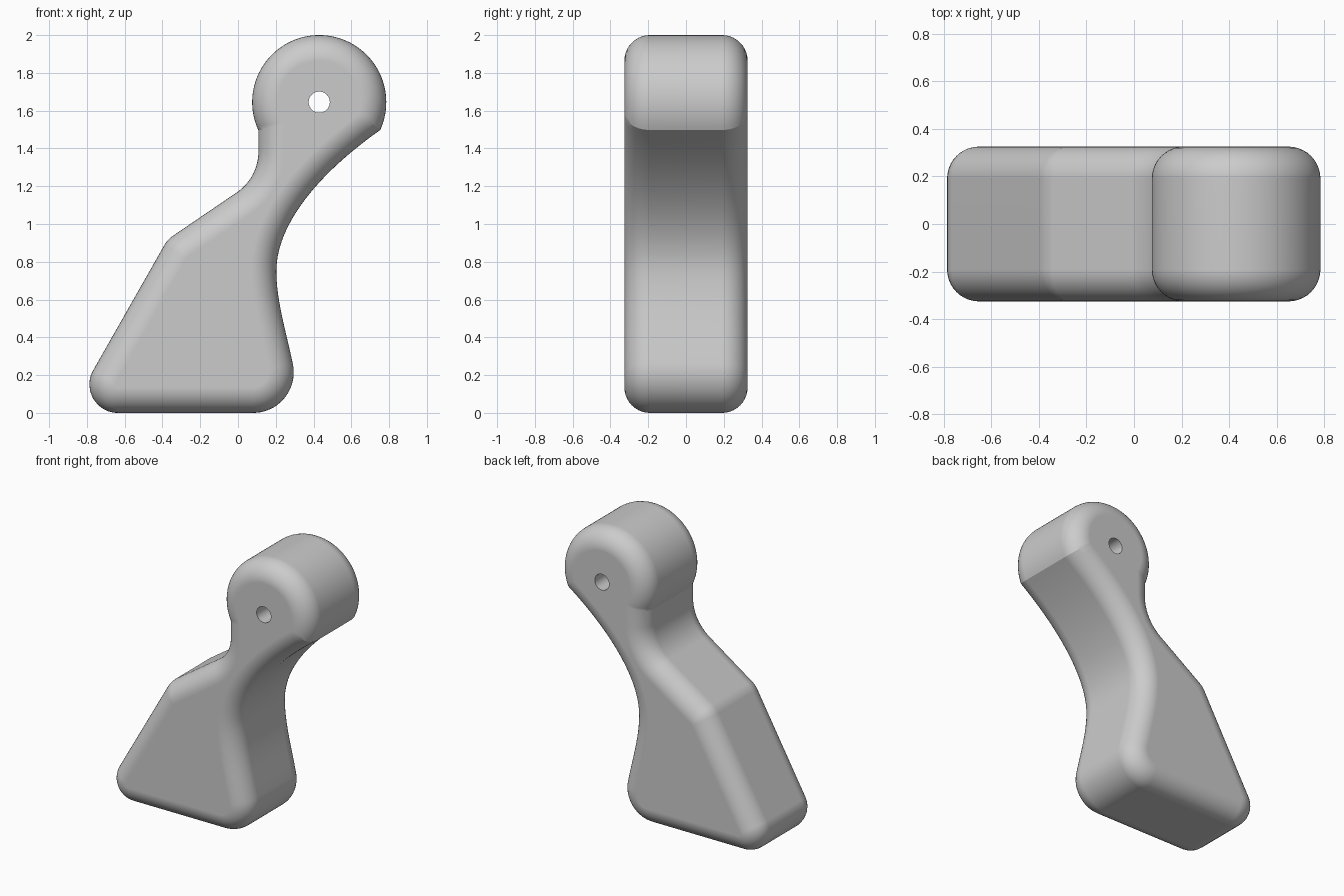
import bpy, bmesh
from math import pi, sin, cos, tan, acos, degrees, radians
from mathutils import Vector

if "Cube" in bpy.data.objects:
    bpy.data.objects.remove(bpy.data.objects["Cube"])

HALF_DEPTH, EDGE_RADIUS, STEPS = 0.326, 0.135, 10
HEAD, HEAD_RADIUS = Vector((0.43, 1.645)), 0.355
TOE, SHOULDER, NECK = Vector((-0.895, 0)), Vector((-0.373, 0.918)), Vector((0.108, 1.245))
HEEL, HEEL_RADIUS = Vector((0.08, 0.215)), 0.215
WAIST, CALF = Vector((0.203, 0.75)), Vector((0.29, 0.26))
HEAD_CORNER = HEAD + HEAD_RADIUS * Vector((cos(radians(-24.5)), sin(radians(-24.5))))
UPPER_BACK = (HEAD_CORNER, Vector((0.43, 1.27)), Vector((0.203, 1.0)), WAIST)
LOWER_BACK = (WAIST, Vector((0.203, 0.59)), Vector((0.26, 0.41)), CALF)


def arc(center, radius, start, end, count):
    """Points on an arc, angles in degrees."""
    angles = [radians(start + (end - start) * i / count) for i in range(count + 1)]
    return [center + radius * Vector((cos(a), sin(a))) for a in angles]


def fillet(before, corner, after, radius, inset, count=12):
    """Rounded corner; a negative inset widens it for hollow corners."""
    u, v = (before - corner).normalized(), (after - corner).normalized()
    half = u.angle(v) / 2
    center = corner + (u + v).normalized() * radius / sin(half)
    p = corner + u * radius / tan(half) - center
    q = corner + v * radius / tan(half) - center
    return [center + p.lerp(q, i / count).normalized() * (radius - inset)
            for i in range(count + 1)]


def curve_point(curve, t, inset):
    """Point on a cubic curve, moved inward along its normal."""
    a, b, c, d = curve
    s = 1 - t
    point = a * s**3 + b * 3 * s * s * t + c * 3 * s * t * t + d * t**3
    along = ((b - a) * s * s + (c - b) * 2 * s * t + (d - c) * t * t).normalized()
    return point + Vector((along.y, -along.x)) * inset


def outline(inset):
    """Side profile: toe, shoulder, neck, round head, curved back, heel."""
    points = fillet(HEEL * 0, TOE, SHOULDER, 0.15, inset)
    points += fillet(TOE, SHOULDER, NECK, 0.15, inset)
    points += fillet(SHOULDER, NECK, NECK + Vector((0, 1)), 0.26, -inset)
    # Find where the back meets the head
    radius, low, high = HEAD_RADIUS - inset, 0.0, 0.2
    for _ in range(40):
        mid = (low + high) / 2
        if (curve_point(UPPER_BACK, mid, inset) - HEAD).length < radius:
            high = mid
        else:
            low = mid
    corner = curve_point(UPPER_BACK, high, inset)
    end = -degrees(acos((corner.x - HEAD.x) / radius))
    start = 180 + degrees(acos((HEAD.x - NECK.x - inset) / radius))
    points += arc(HEAD, radius, start, end, 64)
    points += [curve_point(UPPER_BACK, high + (1 - high) * i / 28, inset) for i in range(1, 29)]
    points += [curve_point(LOWER_BACK, i / 18, inset) for i in range(1, 18)]
    return points + arc(HEEL, HEEL_RADIUS - inset, 12, -90, 20)


# Sweep the profile through the depth with rounded rims
levels = []
for i in range(STEPS + 1):
    a = pi / 2 * i / STEPS
    levels.append((EDGE_RADIUS * (1 - sin(a)),
                   -HALF_DEPTH + EDGE_RADIUS * (1 - cos(a))))
levels += [(d, -y) for d, y in reversed(levels)]

bm = bmesh.new()
rings = [[bm.verts.new((p.x, y, p.y)) for p in outline(d)] for d, y in levels]
for r, s in zip(rings, rings[1:]):
    for i in range(len(r)):
        bm.faces.new((r[i - 1], r[i], s[i], s[i - 1]))
bm.faces.new(rings[0])
bm.faces.new(rings[-1])
bmesh.ops.recalc_face_normals(bm, faces=bm.faces)
mesh = bpy.data.meshes.new("lever_body")
bm.to_mesh(mesh)
bm.free()
body = bpy.data.objects.new("lever_body", mesh)
bpy.context.collection.objects.link(body)

# Plain grey finish
COLOUR = (0.6, 0.6, 0.6, 1)
grey = bpy.data.materials.new("light_grey")
grey.use_nodes = True
grey.diffuse_color = COLOUR
grey.node_tree.nodes["Principled BSDF"].inputs["Base Color"].default_value = COLOUR
mesh.materials.append(grey)

# Pivot hole through the head
bpy.ops.mesh.primitive_cylinder_add(vertices=40, radius=0.056, depth=1,
                                    location=(HEAD.x, 0, HEAD.y), rotation=(pi / 2, 0, 0))
cutter = bpy.context.object
cutter.name = "pivot_hole_cutter"
cutter.hide_render = True
cutter.data.materials.append(grey)
cut = body.modifiers.new("pivot_hole", "BOOLEAN")
cut.object = cutter
cut.operation = "DIFFERENCE"
cut.solver = "EXACT"

bpy.ops.object.select_all(action="DESELECT")
body.select_set(True)
bpy.context.view_layer.objects.active = body
bpy.ops.object.modifier_apply(modifier=cut.name)
bpy.data.objects.remove(cutter)

# Smooth surfaces with crisp creases at the head and hole
bpy.ops.object.shade_smooth_by_angle(angle=radians(20))
weighted = body.modifiers.new("weighted_normals", "WEIGHTED_NORMAL")
weighted.keep_sharp = True
